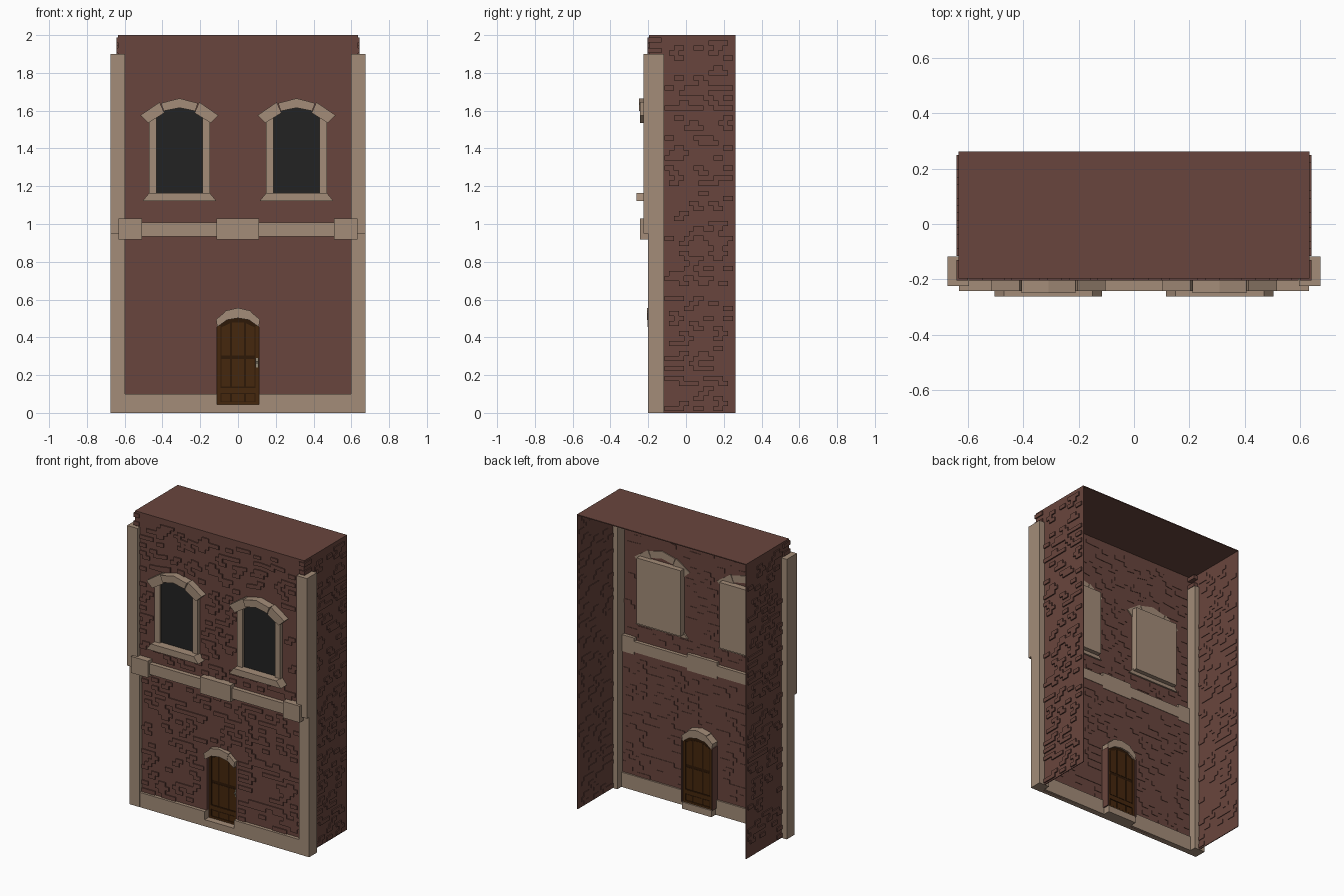
import bpy, bmesh, math, random

random.seed(4)
if "Cube" in bpy.data.objects:
    bpy.data.objects.remove(bpy.data.objects["Cube"])


def material(name, rgb):
    m = bpy.data.materials.new(name)
    m.use_nodes = True
    m.diffuse_color = (*rgb, 1)
    m.node_tree.nodes["Principled BSDF"].inputs["Base Color"].default_value = (*rgb, 1)
    return m


BRICK = material("brick red", (0.141, 0.060, 0.047))
STONE = material("tan stone", (0.366, 0.262, 0.188))
GLASS = material("dark glass", (0.016, 0.016, 0.016))
WOOD = material("door wood", (0.060, 0.020, 0.004))
GROOVE = material("dark wood", (0.026, 0.009, 0.002))
METAL = material("door metal", (0.30, 0.26, 0.19))


def prism(outline, y0, y1):
    """Outline in x and z, extruded from y0 to y1."""
    return outline, y0, y1


def box(x0, x1, y0, y1, z0, z1):
    return prism([(x0, z0), (x1, z0), (x1, z1), (x0, z1)], y0, y1)


def mirrored(shapes):
    """The shapes with their copies on the other side of x = 0."""
    return shapes + [([(-x, z) for x, z in o[::-1]], a, b) for o, a, b in shapes]


def part(name, mat, shapes):
    bm = bmesh.new()
    for outline, y0, y1 in shapes:
        front = [bm.verts.new((x, y0, z)) for x, z in outline]
        back = [bm.verts.new((x, y1, z)) for x, z in outline]
        bm.faces.new(front)
        bm.faces.new(back[::-1])
        for i in range(len(front)):
            j = (i + 1) % len(front)
            bm.faces.new((front[j], front[i], back[i], back[j]))
    bmesh.ops.recalc_face_normals(bm, faces=bm.faces)
    mesh = bpy.data.meshes.new(name)
    bm.to_mesh(mesh)
    bm.free()
    mesh.materials.append(mat)
    obj = bpy.data.objects.new(name, mesh)
    bpy.context.collection.objects.link(obj)
    return obj


# Walls and roof: a shell open at the back and below
W, BACK = 0.635, 0.262
LOW, HIGH, SPLIT = -0.177, -0.197, 0.95
DOOR_ARCH = [(-0.11, 0.46), (-0.065, 0.495), (0, 0.51), (0.065, 0.495), (0.11, 0.46)]
part("lower_front_wall", BRICK, [prism(
    [(-W, 0), (-0.11, 0)] + DOOR_ARCH + [(0.11, 0), (W, 0), (W, SPLIT), (-W, SPLIT)],
    LOW, LOW + 0.006)])
part("upper_front_wall", BRICK, [box(-W, W, HIGH, HIGH + 0.006, SPLIT, 2)])
part("side_walls", BRICK, mirrored([box(W - 0.005, W, LOW, BACK, 0, SPLIT),
                                    box(W - 0.005, W, HIGH, BACK, SPLIT, 2)]))
part("roof", BRICK, [box(-W, W, HIGH, BACK, 1.994, 2)])

# Raised bricks, scattered in staggered courses
BW, BH = 0.052, 0.0265


def courses(a0, a1, z0, z1, density):
    row, z = 0, z0
    while z + BH <= z1:
        a = a0 + (row % 2) * BW / 2
        while a + BW <= a1 + 0.001:
            if random.random() < density:
                yield a, z
            a += BW
        z += BH
        row += 1


def blocked(x, z):
    """Keep bricks clear of the openings and their stone."""
    cx, cz = abs(x + BW / 2), z + BH / 2
    window = abs(cx - 0.31) < 0.19 and 1.1 < cz < 1.63
    lintel = abs(cx - 0.31) < 0.23 and 1.54 < cz < 1.65
    door = cx < 0.14 and cz < 0.56
    return window or lintel or door


def bow(x, z):
    """Courses above the windows rise with the arches."""
    if z < 1.64:
        return z
    fade = min(1, (1.97 - z) / 0.1)
    return z + 0.024 * fade * math.exp(-((abs(x) - 0.31) / 0.12) ** 2)


front = []
for z0, z1, y in ((0.1, 0.92, LOW), (1.03, 1.995, HIGH)):
    for x, z in courses(-0.6, 0.6, z0, z1, 0.33):
        if not blocked(x, z):
            o = [(x, z), (x + BW, z), (x + BW, z + BH), (x, z + BH)]
            front.append(prism([(px, bow(px, pz)) for px, pz in o], y - 0.007, y + 0.009))
part("front_bricks", BRICK, front)
sides = []
for s in (-1, 1):
    for y, z in courses(-0.115, BACK, 0.01, 1.99, 0.33):
        xs = sorted((s * (W - 0.009), s * (W + 0.008)))
        sides.append(box(*xs, y, y + BW, z, z + BH))
part("side_bricks", BRICK, sides)
part("top_corner_bricks", BRICK, mirrored(
    [box(0.6, W + 0.008, HIGH - 0.007, -0.13, z, z + BH) for z in (1.905, 1.96)]))

# Corner pilasters and plinth
part("lower_pilasters", STONE, mirrored([box(0.597, 0.675, -0.201, -0.117, 0, SPLIT)]))
part("upper_pilasters", STONE, mirrored([box(0.597, 0.675, -0.225, -0.117, SPLIT, 1.9)]))
part("plinth", STONE, mirrored([box(0.11, 0.597, -0.2, -0.16, 0, 0.1)]))
part("door_step", STONE, [box(-0.11, 0.11, -0.2, -0.115, 0, 0.045)])

# String course with projecting blocks
part("string_course", STONE, [box(-0.597, 0.597, -0.226, -0.168, 0.935, 1.007)])
part("course_blocks", STONE, [box(-0.115, 0.112, -0.243, -0.168, 0.918, 1.03)]
     + mirrored([box(0.507, 0.633, -0.243, -0.168, 0.918, 1.03)]))

# Windows
C = 0.31
part("window_glass", GLASS, mirrored([prism(
    [(C - 0.125, 1.165), (C + 0.125, 1.165), (C + 0.125, 1.57), (C + 0.08, 1.6),
     (C, 1.62), (C - 0.08, 1.6), (C - 0.125, 1.57)], -0.206, -0.2)]))
part("window_jambs", STONE, mirrored(
    [box(C + a, C + a + 0.04, -0.222, -0.19, 1.16, 1.575) for a in (-0.162, 0.122)]))
part("window_backs", STONE, mirrored([box(C - 0.165, C + 0.165, -0.195, -0.15, 1.145, 1.59)]))
part("window_sills", STONE, mirrored([prism(
    [(C - 0.195, 1.122), (C + 0.195, 1.122), (C + 0.16, 1.165), (C - 0.16, 1.165)],
    -0.262, -0.18)]))
wing = [(C + 0.165, 1.535), (C + 0.207, 1.575), (C + 0.105, 1.645), (C + 0.08, 1.588)]
left_wing = [(2 * C - x, z) for x, z in wing]
crown = [(C - 0.083, 1.598), (C, 1.615), (C + 0.083, 1.598),
         (C + 0.098, 1.64), (C, 1.665), (C - 0.098, 1.64)]
part("window_arches", STONE, mirrored([
    prism(wing, -0.243, -0.185), prism(left_wing, -0.243, -0.185),
    prism(crown, -0.25, -0.185)]))

# Doorway and its arch
part("door_reveal", BRICK, mirrored([box(0.11, 0.118, LOW, -0.115, 0.045, 0.465)]))
part("door_arch", STONE, mirrored([prism(
    [(0.11, 0.455), (0.116, 0.495), (0.068, 0.535), (0.058, 0.492)], -0.203, -0.118)])
    + [prism([(-0.06, 0.492), (0, 0.502), (0.06, 0.492), (0.07, 0.54), (0, 0.556),
              (-0.07, 0.54)], -0.206, -0.118)])


def door_top(x):
    return 0.505 - 0.045 * (abs(x) / 0.11) ** 1.5


# Door: dark core with rails, stiles and panels on both faces
part("door_core", GROOVE, [prism([(-0.11, 0.045)] + DOOR_ARCH + [(0.11, 0.045)],
                                 -0.15, -0.13)])
panels, frame = [], []
for y0, y1 in ((-0.156, -0.15), (-0.13, -0.124)):
    for a, b in ((-0.088, -0.043), (-0.031, 0.031), (0.043, 0.088)):
        panels.append(box(a, b, y0 + 0.002, y1 - 0.002, 0.14, 0.285))
        panels.append(prism([(a, 0.305), (b, 0.305), (b, door_top(b) - 0.02),
                             (a, door_top(a) - 0.02)], y0 + 0.002, y1 - 0.002))
        panels.append(box(a, b, y0 + 0.002, y1 - 0.002, 0.06, 0.1))
    frame.append(box(-0.108, 0.108, y0, y1, 0.105, 0.132))
    frame.append(box(-0.108, 0.108, y0, y1, 0.045, 0.058))
    for a, b in ((-0.109, -0.092), (0.092, 0.109)):
        frame.append(box(a, b, y0, y1, 0.045, 0.46))
part("door_panels", WOOD, panels)
part("door_frame", WOOD, frame)
part("door_latch", METAL, [box(0.092, 0.108, -0.162, -0.154, 0.24, 0.29),
                           box(0.094, 0.106, -0.178, -0.16, 0.262, 0.274)])
